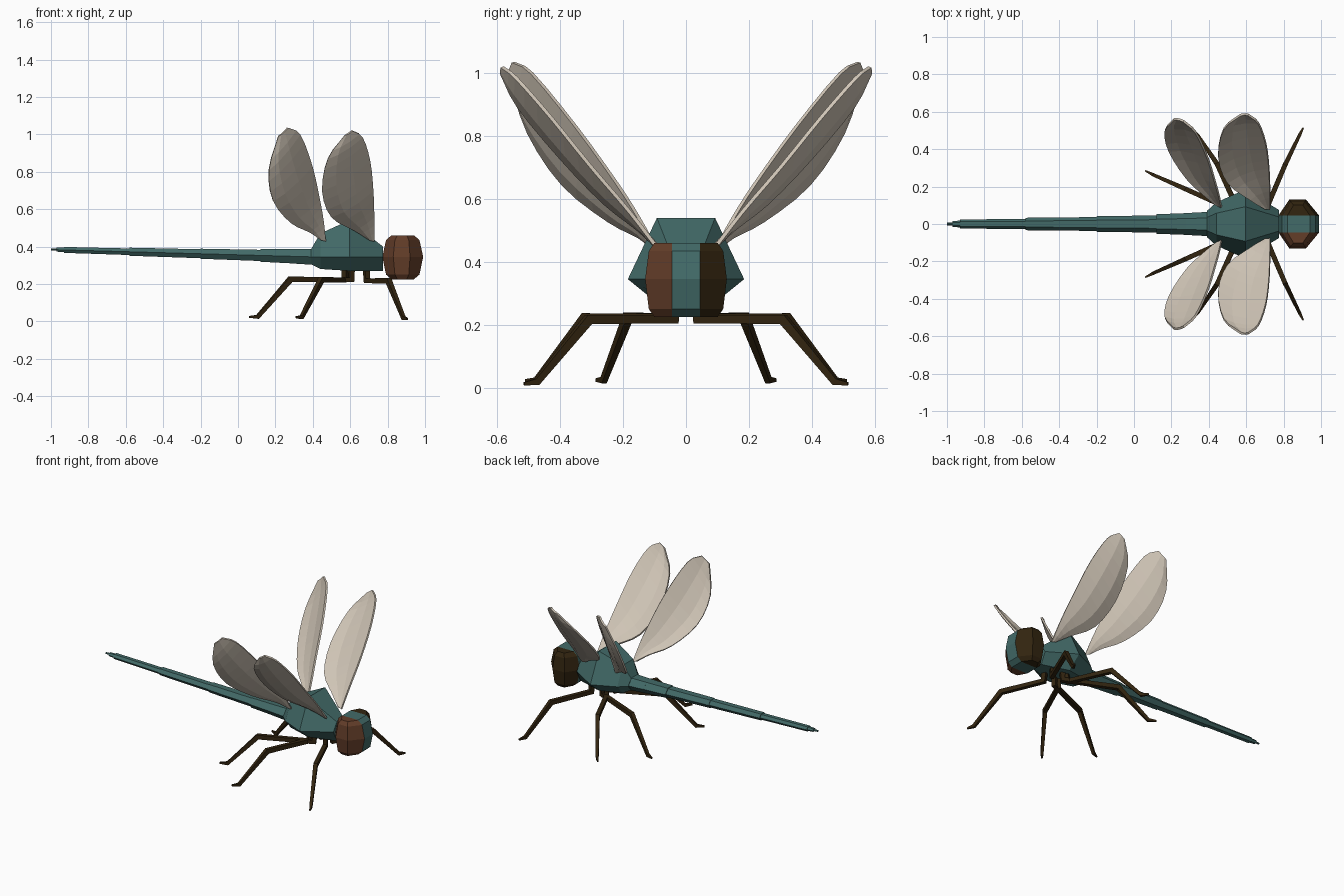
import bpy, bmesh
from mathutils import Vector

if "Cube" in bpy.data.objects:
    bpy.data.objects.remove(bpy.data.objects["Cube"])


def material(name, r, g, b):
    m = bpy.data.materials.new(name)
    m.use_nodes = True
    m.diffuse_color = (r, g, b, 1)
    m.node_tree.nodes["Principled BSDF"].inputs["Base Color"].default_value = (r, g, b, 1)
    return m


TEAL = material("teal", 0.055, 0.145, 0.138)
BROWN = material("eye_brown", 0.125, 0.047, 0.022)
DARK = material("dark_brown", 0.032, 0.018, 0.005)
PALE = material("wing_beige", 0.63, 0.56, 0.47)


def finish(name, bm, *mats):
    bmesh.ops.recalc_face_normals(bm, faces=bm.faces)
    mesh = bpy.data.meshes.new(name)
    bm.to_mesh(mesh)
    bm.free()
    for m in mats:
        mesh.materials.append(m)
    obj = bpy.data.objects.new(name, mesh)
    bpy.context.collection.objects.link(obj)
    return obj


def loft(rings, closed=True, caps=True):
    """Skin a list of equal-sized point rings."""
    bm = bmesh.new()
    rows = [[bm.verts.new(p) for p in ring] for ring in rings]
    n = len(rows[0])
    for a, b in zip(rows, rows[1:]):
        for i in range(n if closed else n - 1):
            j = (i + 1) % n
            bm.faces.new((a[i], a[j], b[j], b[i]))
    if caps:
        bm.faces.new(rows[0])
        bm.faces.new(rows[-1])
    return bm, rows


def hexagon(x, width, mid, top, bottom):
    h = width / 2
    return [(x, width, mid), (x, h, top), (x, -h, top),
            (x, -width, mid), (x, -h, bottom), (x, h, bottom)]


# Thorax
sections = [(0.39, 0.07, 0.385, 0.305), (0.44, 0.115, 0.47, 0.28),
            (0.595, 0.185, 0.54, 0.27), (0.775, 0.075, 0.40, 0.27)]
bm, _ = loft([hexagon(x, w, 0.345, t, b) for x, w, t, b in sections])
finish("thorax", bm, TEAL)

# Stepped tail: joint positions, with a half width for each segment
joints = [0.40, 0.28, 0.12, -0.20, -0.58, -0.93, -0.97, -1.0]
widths = [0.065, 0.058, 0.046, 0.037, 0.027, 0.018, 0.008]
rings = []
for start, end, w in zip(joints, joints[1:], widths):
    for x, r in ((start, w), (end, w * 0.9)):
        z = 0.345 + (0.39 - x) * 0.028
        rings.append(hexagon(x, r, z, z + r * 0.65, z - r * 0.65))
bm, _ = loft(rings)
finish("tail", bm, TEAL)


# Head: octagonal barrel with a teal strip between the two eyes
def head_ring(z, s):
    cx, strip = 0.88, 0.045
    back, front = cx - 0.108 * s, cx + 0.11 * s
    side = 0.13 * (0.5 + s / 2)
    fx, bx = cx + 0.04 * s, cx - 0.05 * s
    return [(front, -strip, z), (front, strip, z), (fx, side, z), (bx, side, z),
            (back, strip, z), (back, -strip, z), (bx, -side, z), (fx, -side, z)]


levels = [(0.225, 0.55), (0.25, 0.82), (0.345, 1.0), (0.435, 0.82), (0.46, 0.55)]
bm, rows = loft([head_ring(z, s) for z, s in levels], caps=False)
for r in (rows[0], rows[-1]):
    bm.faces.new((r[0], r[1], r[4], r[5]))
    bm.faces.new(r[1:5])
    bm.faces.new((r[5], r[6], r[7], r[0]))
for f in bm.faces:
    y = f.calc_center_median().y
    f.material_index = 0 if abs(y) < 0.02 else (1 if y < 0 else 2)
finish("head", bm, TEAL, BROWN, DARK)


# Wings: ribs run from a leading edge to a trailing edge
def smooth(points, steps=3):
    """Catmull-Rom curve through the points."""
    p = [Vector(q) for q in points]
    p = [2 * p[0] - p[1]] + p + [2 * p[-1] - p[-2]]
    out = []
    for a, b, c, d in zip(p, p[1:], p[2:], p[3:]):
        for k in range(steps):
            t = k / steps
            out.append(0.5 * (2 * b + (c - a) * t + (2 * a - 5 * b + 4 * c - d) * t ** 2
                              + (3 * b - a - 3 * c + d) * t ** 3))
    return out + [p[-2]]


def wing(name, lead, trail, side):
    ribs = []
    for a, b in zip(smooth(lead), smooth(trail)):
        bulge = Vector((0, 0.06, -0.05)) * (a - b).length
        rib = [a, a.lerp(b, 0.35) + bulge, a.lerp(b, 0.7) + bulge, b]
        ribs.append([(p.x, p.y * side, p.z) for p in rib])
    bm, _ = loft(ribs, closed=False, caps=False)
    obj = finish(name, bm, PALE)
    mod = obj.modifiers.new("thickness", "SOLIDIFY")
    mod.thickness = 0.012
    mod.offset = 0


fore_lead = [(0.728, 0.08, 0.43), (0.727, 0.18, 0.56), (0.722, 0.30, 0.70),
             (0.705, 0.43, 0.86), (0.665, 0.54, 0.985), (0.61, 0.585, 1.02)]
fore_trail = [(0.70, 0.08, 0.44), (0.62, 0.13, 0.49), (0.50, 0.22, 0.56),
              (0.45, 0.36, 0.70), (0.48, 0.51, 0.87), (0.57, 0.583, 0.995)]
hind_lead = [(0.468, 0.09, 0.43), (0.455, 0.15, 0.54), (0.435, 0.22, 0.65),
             (0.395, 0.35, 0.83), (0.33, 0.49, 1.0), (0.265, 0.55, 1.035)]
hind_trail = [(0.44, 0.10, 0.44), (0.38, 0.15, 0.48), (0.28, 0.245, 0.53),
              (0.187, 0.39, 0.645), (0.165, 0.50, 0.81), (0.215, 0.56, 0.99)]


# Legs: square tubes bent at hip, knee and ankle
def leg(name, points, side):
    pts = [Vector((x, y * side, z)) for x, y, z in points]
    radii = [0.017, 0.017, 0.016, 0.011, 0.005]
    out = pts[-1] - pts[0]
    across = Vector((-out.y, out.x, 0)).normalized()
    rings = []
    for i, (p, r) in enumerate(zip(pts, radii)):
        d1 = (p - pts[max(i - 1, 0)]).normalized()
        d2 = (pts[min(i + 1, len(pts) - 1)] - p).normalized()
        up = across.cross(d1 + d2).normalized()
        u, v = across * r * 0.8, up * r
        rings.append([p + u + v, p - u + v, p - u - v, p + u - v])
    bm, _ = loft(rings)
    finish(name, bm, DARK)


legs = {
    "fore_leg": [(0.685, 0.035, 0.30), (0.69, 0.04, 0.217), (0.805, 0.31, 0.217),
                 (0.885, 0.475, 0.018), (0.905, 0.515, 0.012)],
    "middle_leg": [(0.575, 0.035, 0.30), (0.57, 0.045, 0.222), (0.445, 0.32, 0.222),
                   (0.34, 0.475, 0.022), (0.31, 0.51, 0.022)],
    "hind_leg": [(0.605, 0.035, 0.30), (0.605, 0.04, 0.222), (0.28, 0.185, 0.225),
                 (0.105, 0.262, 0.024), (0.06, 0.285, 0.024)],
}
for label, side in (("near", -1), ("far", 1)):
    wing("fore_wing_" + label, fore_lead, fore_trail, side)
    wing("hind_wing_" + label, hind_lead, hind_trail, side)
    for name, points in legs.items():
        leg(name + "_" + label, points, side)
